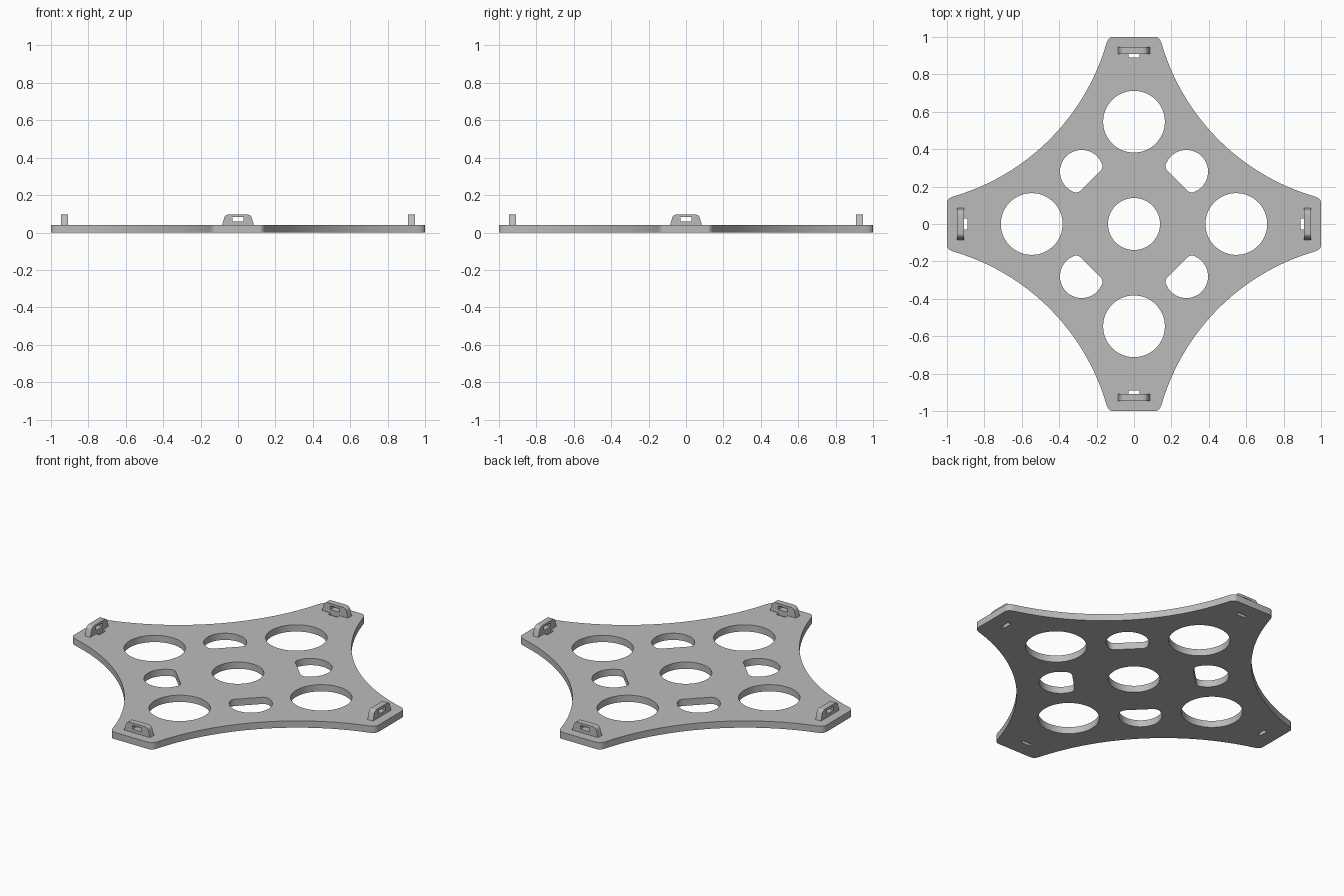
import bpy
import bmesh
from math import sin, cos, pi, radians, atan2, degrees
from mathutils import Matrix

if "Cube" in bpy.data.objects:
    bpy.data.objects.remove(bpy.data.objects["Cube"], do_unlink=True)

grey = bpy.data.materials.new("mid_grey")
grey.use_nodes = True
colour = (0.5, 0.5, 0.5, 1)
grey.diffuse_color = colour
grey.node_tree.nodes["Principled BSDF"].inputs["Base Color"].default_value = colour


def arc(cx, cy, r, start, end, n):
    angles = [radians(start + (end - start) * i / n) for i in range(n + 1)]
    return [(cx + r * cos(a), cy + r * sin(a)) for a in angles]


def circle(cx, cy, r, n=64):
    return arc(cx, cy, r, 0, 360, n)[:-1]


def turn(points, quarter):
    c, s = round(cos(quarter * pi / 2)), round(sin(quarter * pi / 2))
    return [(x * c - y * s, x * s + y * c) for x, y in points]


def rect(x0, x1, y0, y1):
    return [(x0, y0), (x1, y0), (x1, y1), (x0, y1)]


def extrude(name, loops, depth, matrix):
    """Filled outline with holes, extruded evenly about its own plane."""
    curve = bpy.data.curves.new(name + "_profile", "CURVE")
    curve.dimensions = "2D"
    curve.fill_mode = "BOTH"
    curve.extrude = depth / 2
    for loop in loops:
        spline = curve.splines.new("POLY")
        spline.points.add(len(loop) - 1)
        for point, (x, y) in zip(spline.points, loop):
            point.co = (x, y, 0, 1)
        spline.use_cyclic_u = True
    helper = bpy.data.objects.new(name + "_helper", curve)
    bpy.context.collection.objects.link(helper)
    graph = bpy.context.evaluated_depsgraph_get()
    mesh = bpy.data.meshes.new_from_object(helper.evaluated_get(graph))
    bpy.data.objects.remove(helper, do_unlink=True)
    bm = bmesh.new()
    bm.from_mesh(mesh)
    bmesh.ops.remove_doubles(bm, verts=bm.verts, dist=0.0001)
    bmesh.ops.recalc_face_normals(bm, faces=bm.faces)
    bmesh.ops.transform(bm, matrix=matrix, verts=bm.verts)
    bm.to_mesh(mesh)
    bm.free()
    mesh.materials.clear()
    mesh.materials.append(grey)
    obj = bpy.data.objects.new(name, mesh)
    bpy.context.collection.objects.link(obj)
    bpy.ops.object.select_all(action="DESELECT")
    obj.select_set(True)
    bpy.context.view_layer.objects.active = obj
    bpy.ops.object.shade_smooth_by_angle(angle=radians(30))
    return obj


# Plate outline: one concave side plus one rounded tip, repeated four times
thick = 0.04
centre, radius, tip = 1.3, 1.2, 0.957
swing = degrees(atan2(centre - tip, (radius**2 - (centre - tip)**2) ** 0.5))
side = arc(centre, centre, radius, 270 - swing, 180 + swing, 48)
start, corner, end = side[-1], (0.139, 1.0), (0.112, 1.0)
rounding = []
for i in range(1, 9):
    t = i / 8
    rounding.append(tuple((1 - t)**2 * a + 2 * t * (1 - t) * b + t * t * c
                          for a, b, c in zip(start, corner, end)))
mirrored = [(y, x) for x, y in reversed(rounding)]
quarter_edge = mirrored + side + rounding

# Small hole: a circle with a flat, filleted inner side
hub, fx, fy, fillet = 0.28, 0.31, 0.208, 0.039
lean = degrees(atan2(fy - hub, fx - hub))
small = arc(hub, hub, 0.116, lean, 90 - lean, 40)
small += arc(fy, fx, fillet, 90 - lean, 225, 8)
small += arc(fx, fy, fillet, 225, 360 + lean, 8)[:-1]

outline, holes = [], [circle(0, 0, 0.139)]
for q in range(4):
    outline += turn(quarter_edge, q)
    holes.append(turn(circle(0, 0.547, 0.165), q))
    holes.append(turn(small, q))
    holes.append(turn(rect(-0.03, 0.03, 0.889, 0.91), q))
extrude("plate", [outline] + holes, thick, Matrix.Translation((0, 0, thick / 2)))

# Upright strap lugs, one standing on each tip
half = arc(0.05, 0.071, 0.025, 15, 90, 8)
lug = [(0.085, thick)] + half
lug += [(-x, z) for x, z in reversed(lug)]
window = rect(-0.03, 0.03, 0.06, 0.082)
for q, place in enumerate(("back", "right", "front", "left")):
    stand = (Matrix.Rotation(-q * pi / 2, 4, "Z")
             @ Matrix.Translation((0, 0.928, 0))
             @ Matrix.Rotation(pi / 2, 4, "X"))
    name = {"right": "left", "left": "right"}.get(place, place)
    extrude(name + "_lug", [lug, window], 0.036, stand)
